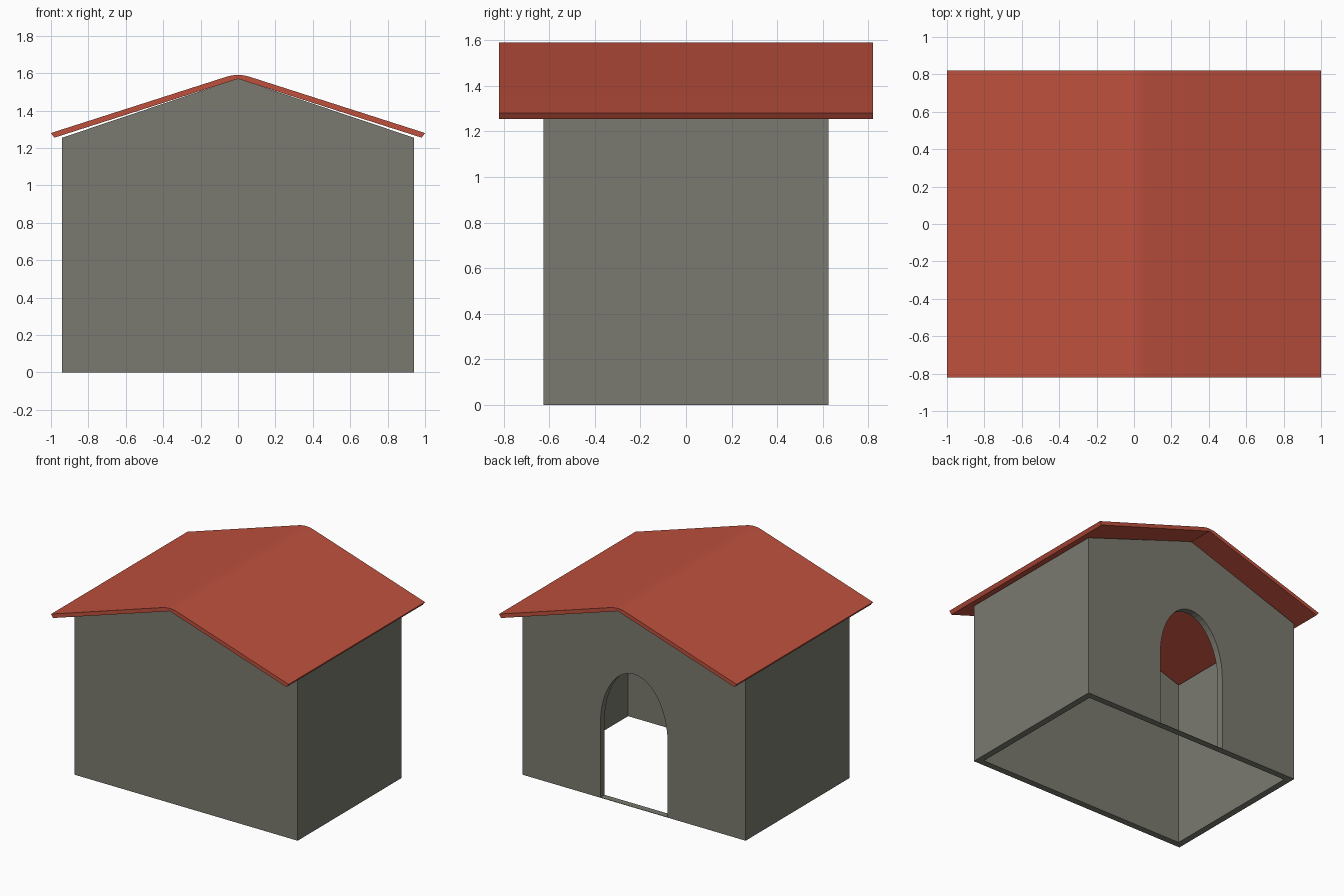
import bpy, bmesh, math

if "Cube" in bpy.data.objects:
    bpy.data.objects.remove(bpy.data.objects["Cube"])


def material(name, rgb):
    m = bpy.data.materials.new(name)
    m.diffuse_color = (*rgb, 1)
    m.use_nodes = True
    m.node_tree.nodes["Principled BSDF"].inputs["Base Color"].default_value = m.diffuse_color
    return m


def prism(name, outline, y0, y1, mat):
    """Extrude a closed (x, z) outline from y0 to y1."""
    bm = bmesh.new()
    face = bm.faces.new([bm.verts.new((x, y0, z)) for x, z in outline])
    ext = bmesh.ops.extrude_face_region(bm, geom=[face])
    verts = [v for v in ext["geom"] if isinstance(v, bmesh.types.BMVert)]
    bmesh.ops.translate(bm, verts=verts, vec=(0, y1 - y0, 0))
    bmesh.ops.recalc_face_normals(bm, faces=bm.faces)
    mesh = bpy.data.meshes.new(name)
    bm.to_mesh(mesh)
    bm.free()
    mesh.materials.append(mat)
    ob = bpy.data.objects.new(name, mesh)
    bpy.context.collection.objects.link(ob)
    return ob


def cut(target, cutter):
    """Subtract the cutter and throw it away."""
    mod = target.modifiers.new("cut", "BOOLEAN")
    mod.operation = "DIFFERENCE"
    mod.solver = "EXACT"
    mod.object = cutter
    bpy.context.view_layer.objects.active = target
    bpy.ops.object.modifier_apply(modifier=mod.name)
    bpy.data.objects.remove(cutter)


grey = material("wall_grey", (0.195, 0.195, 0.162))
red = material("roof_red", (0.515, 0.08, 0.048))

# Walls: gabled block hollowed from floor to roof
W, D, T = 0.94, 0.625, 0.05
EAVE, PEAK = 1.255, 1.571
walls = prism("walls", [(-W, 0), (W, 0), (W, EAVE), (0, PEAK), (-W, EAVE)], -D, D, grey)
i = W - T
cut(walls, prism("inside_cutter", [(-i, -1), (i, -1), (i, 3), (-i, 3)], T - D, D - T, grey))

# Tall arched doorway in the back wall, above a thin sill
R, SPRING, RISE, N = 0.283, 0.565, 0.45, 24
arch = [(R * math.cos(math.pi * k / N), SPRING + RISE * math.sin(math.pi * k / N))
        for k in range(N + 1)]
cut(walls, prism("door_cutter", [(-R, 0.003), (R, 0.003)] + arch, D - 0.2, D + 0.2, grey))

# Roof: thin bent slab with a rounded ridge
SLOPE, F = 0.3205, 0.0625
ridge = []
for k in range(9):
    x = F - 2 * F * k / 8
    ridge.append((x, 1.6005 - SLOPE * (x * x + F * F) / (2 * F)))
outline = [(1, 1.28)] + ridge + [(-1, 1.28), (-0.982, 1.255), (0, 1.5695), (0.982, 1.255)]
roof = prism("roof", outline, -0.82, 0.82, red)
bpy.ops.object.select_all(action="DESELECT")
roof.select_set(True)
bpy.context.view_layer.objects.active = roof
bpy.ops.object.shade_smooth_by_angle(angle=math.radians(20))
